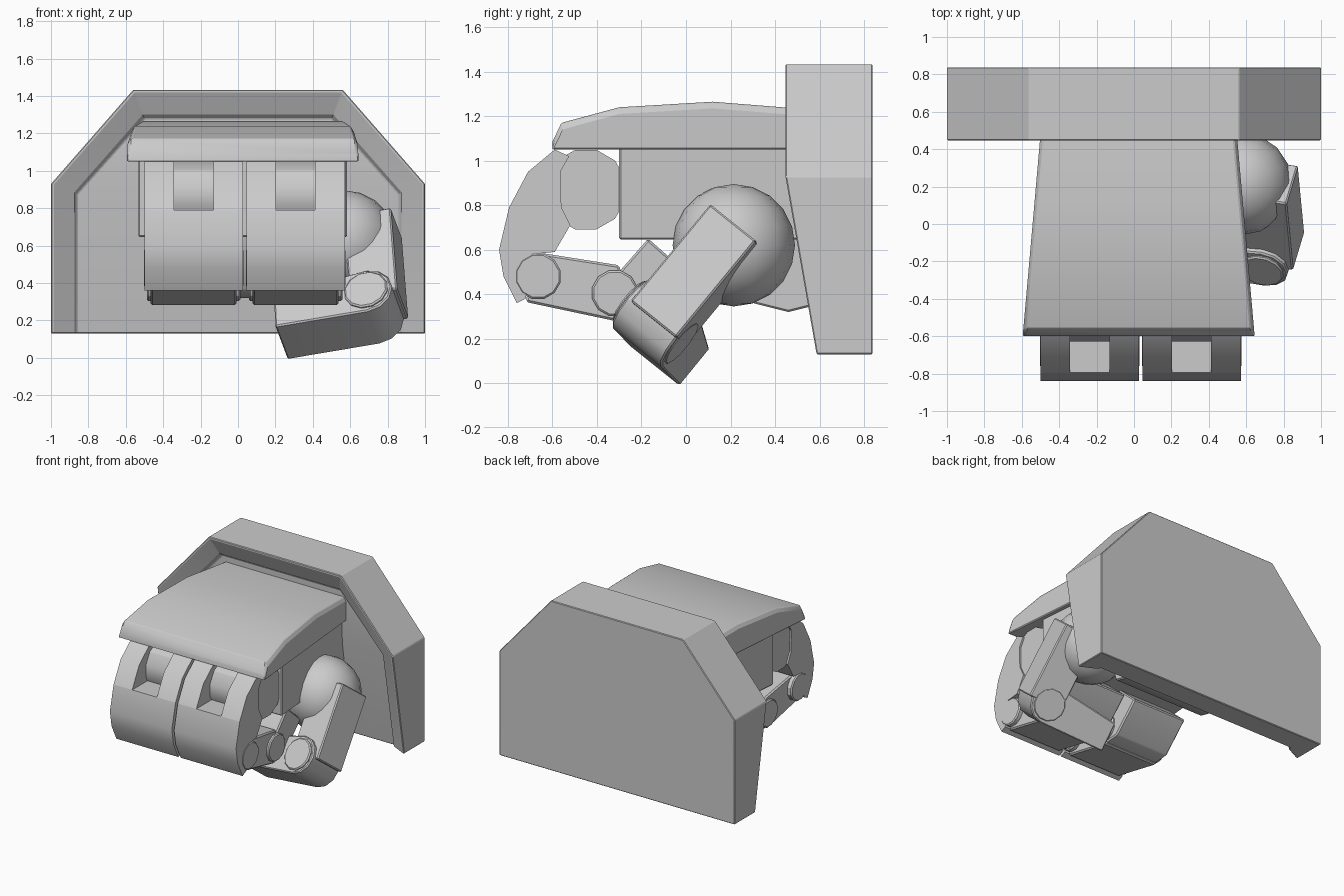
import bpy, bmesh, math
from mathutils import Vector

cube = bpy.data.objects.get("Cube")
if cube:
    bpy.data.objects.remove(cube)

X, Y, Z = Vector((1, 0, 0)), Vector((0, 1, 0)), Vector((0, 0, 1))
O = Vector((0, 0, 0))
MID = 0.025  # middle of the hand

grey = bpy.data.materials.new("plain grey")
grey.use_nodes = True
grey.diffuse_color = (0.6, 0.6, 0.6, 1)
grey.node_tree.nodes["Principled BSDF"].inputs["Base Color"].default_value = grey.diffuse_color


def finish(name, bm, bevel=0.0, angle=30):
    """Chamfer sharp edges, shade smooth by angle and link the object."""
    bmesh.ops.recalc_face_normals(bm, faces=bm.faces)
    if bevel:
        edges = [e for e in bm.edges if e.calc_face_angle(0) > math.radians(38)]
        bmesh.ops.bevel(bm, geom=edges, offset=bevel, segments=1, affect='EDGES')
    mesh = bpy.data.meshes.new(name)
    bm.to_mesh(mesh)
    bm.free()
    mesh.shade_smooth()
    mesh.set_sharp_from_angle(angle=math.radians(angle))
    mesh.materials.append(grey)
    obj = bpy.data.objects.new(name, mesh)
    bpy.context.collection.objects.link(obj)
    return obj


def prism(name, profile, w0, w1, origin=O, axes=(Y, Z, X), bevel=0.0):
    """Extrude a 2D profile along the third axis."""
    u, v, w = axes
    bm = bmesh.new()
    ends = [[bm.verts.new(origin + u * a + v * b + w * c) for a, b in profile] for c in (w0, w1)]
    n = len(profile)
    for loop in ends:
        bm.faces.new(loop)
    for i in range(n):
        j = (i + 1) % n
        bm.faces.new((ends[0][i], ends[0][j], ends[1][j], ends[1][i]))
    return finish(name, bm, bevel)


def loft(name, rings, bevel, angle):
    """Skin closed rings of points and cap both ends."""
    bm = bmesh.new()
    rings = [[bm.verts.new(p) for p in ring] for ring in rings]
    n = len(rings[0])
    for a, b in zip(rings, rings[1:]):
        for i in range(n):
            j = (i + 1) % n
            bm.faces.new((a[i], a[j], b[j], b[i]))
    bm.faces.new(rings[0])
    bm.faces.new(rings[-1])
    return finish(name, bm, bevel, angle)


def circle(cu, cv, r, n=12):
    return [(cu + r * math.cos(math.tau * (i + .5) / n), cv + r * math.sin(math.tau * (i + .5) / n))
            for i in range(n)]


# Cuff: arch-shaped slab, front leaning back at the bottom, with a shallow sloped recess
def arch(side, shoulder, top, half):
    return [(-side, .13), (-side, shoulder), (-half, top), (half, top), (side, shoulder), (side, .13)]


def front_y(z):
    return .447 + max(0, .93 - z) * .175


bm = bmesh.new()
outline = arch(1, .93, 1.433, .56)
loops = [[bm.verts.new((x, .838, z)) for x, z in outline]]
for points, depth in ((outline, 0), (arch(.985, .925, 1.418, .553), 0),
                      (arch(.875, .885, 1.3, .51), .055), (arch(.86, .875, 1.278, .5), .08)):
    loops.append([bm.verts.new((x, front_y(z) + depth, z)) for x, z in points])
for a, b in zip(loops, loops[1:]):
    for i in range(5):
        bm.faces.new((a[i], a[i + 1], b[i + 1], b[i]))
floor = loops[-1]
bm.faces.new(loops[0])
bm.faces.new((floor[0], floor[1], floor[4], floor[5]))
bm.faces.new(floor[1:5])
bm.faces.new([l[0] for l in loops] + [l[-1] for l in reversed(loops)])
finish("cuff", bm, .005, 20)


# Back plate and palm: both taper towards the cuff
def half_width(y):
    return .62 - (y + .6) * .088


plate = []
for y, z in [(-.6, 1.085), (-.56, 1.17), (-.3, 1.24), (.12, 1.265), (.56, 1.23)]:
    h = half_width(y)
    section = [(-h, 1.05), (-h, z - .03), (.018 - h, z), (h - .018, z), (h, z - .03), (h, 1.05)]
    plate.append([(MID + x, y, zz) for x, zz in section])
loft("back_plate", plate, .006, 25)

palm = []
for y in (-.3, .7):
    h = half_width(y) - .035
    palm.append([(MID - h, y, .645), (MID - h, y, 1.06), (MID + h, y, 1.06), (MID + h, y, .645)])
loft("palm", palm, .008, 30)
prism("wrist", [(.2, .7), (.3, .36), (.46, .32), (.7, .38), (.7, 1), (.2, 1)], -.36, .42, bevel=.008)

# Two broad curled fingers, each shell notched over its knuckle
SHELL_TOP = [(-.59, 1.05), (-.71, .95), (-.795, .79), (-.56, .79), (-.565, .95), (-.525, 1.02)]
SHELL_LOW = [(-.795, .79), (-.84, .6), (-.82, .48), (-.76, .36), (-.72, .38),
             (-.69, .58), (-.59, .59), (-.52, .71), (-.56, .79)]
for label, c in (("right", -.237), ("left", .308)):
    prism(label + "_finger_shell", SHELL_LOW, c - .263, c + .263)
    prism(label + "_finger_cheek_a", SHELL_TOP, c - .263, c - .105)
    prism(label + "_finger_cheek_b", SHELL_TOP, c + .105, c + .263)
    prism(label + "_knuckle", circle(-.45, .87, .185), c - .25, c + .25)
    prism(label + "_finger_link", [(-.68, .59), (-.3, .53), (-.27, .4), (-.32, .28), (-.72, .365)],
          c - .23, c + .23, bevel=.01)
    prism(label + "_outer_joint", circle(-.665, .48, .105), c - .266, c + .266, bevel=.008)
    prism(label + "_inner_joint", circle(-.32, .405, .105), c - .25, c + .25, bevel=.008)
    prism(label + "_fingertip", [(-.31, .49), (-.17, .65), (0, .5), (-.2, .3), (-.32, .29)],
          c - .23, c + .23, bevel=.01)

# Thumb ball
bm = bmesh.new()
bmesh.ops.create_uvsphere(bm, u_segments=16, v_segments=10, radius=.275)
bmesh.ops.translate(bm, verts=bm.verts, vec=(.57, .215, .62))
finish("thumb_ball", bm, angle=60)

# Thumb base: slanted block, its hinge axis shared with the tip
hinge = Vector((.06, .2, -.16)).normalized()
along = Vector((-.035, .355, .435))
along = (along - hinge * along.dot(hinge)).normalized()
outward = hinge.cross(along)
corner = Vector((.85, -.25, .37))
prism("thumb_base", [(0, 0), (.565, 0), (.565, -.26), (0, -.26)], 0, .27,
      corner, (along, outward, hinge), .008)

# Thumb tip: block with a rounded hinge end, pointing across the palm
joint = Vector((.685, -.245, .36))
reach = Vector((-.51, .08, -.09)).normalized()
up = reach.cross(hinge)
up = up if up.z > 0 else -up
prism("thumb_joint", circle(0, 0, .12), -.015, .30, joint, (reach, up, hinge), .008)
rounded = [(.14 * math.cos(a), .14 * math.sin(a)) for a in (math.pi / 2 + math.pi * i / 6 for i in range(7))]
prism("thumb_tip", rounded + [(.505, -.135), (.505, .08)], 0, .295, joint, (reach, up, hinge), .008)
